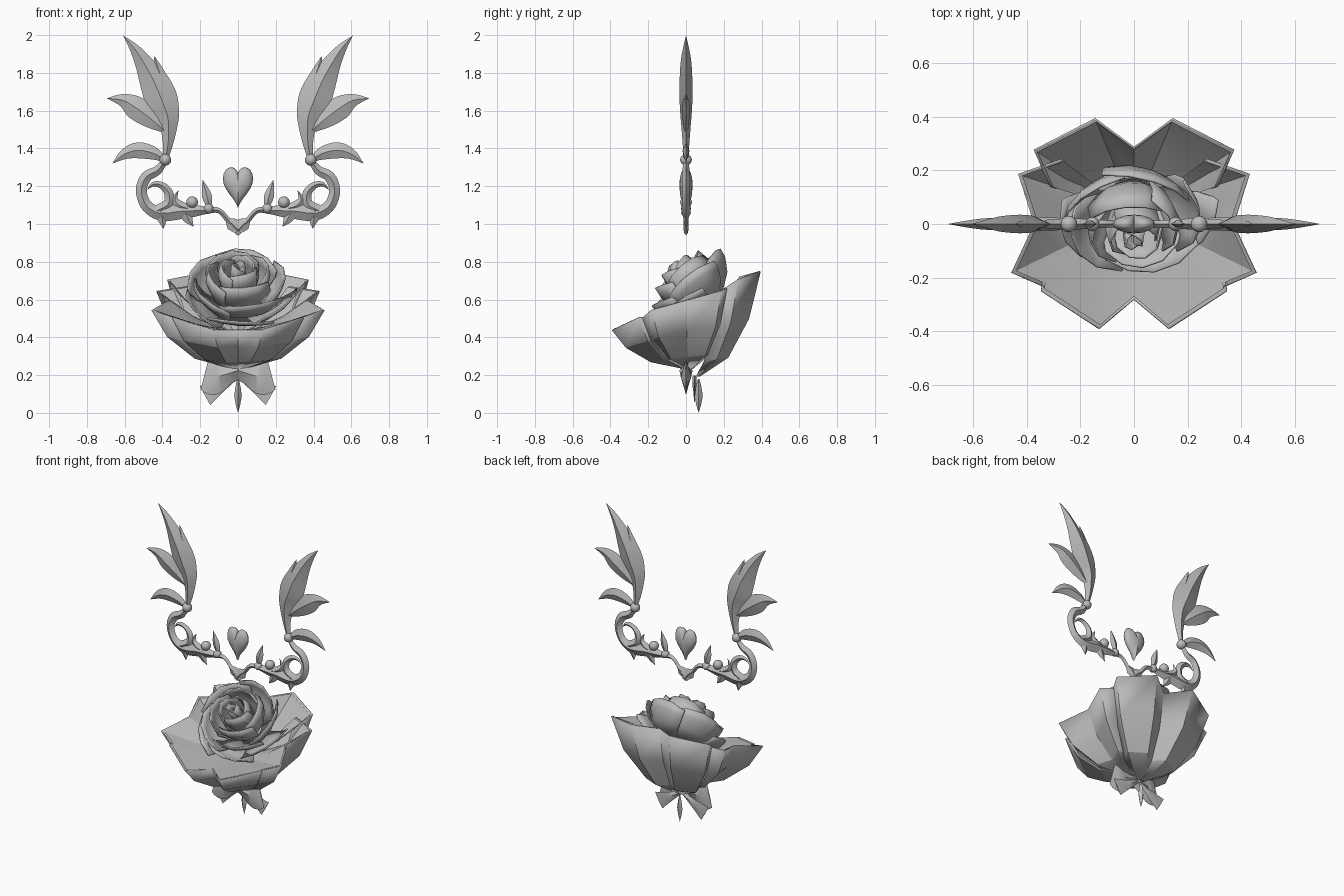
import bpy, bmesh, math
from mathutils import Vector, Matrix

if "Cube" in bpy.data.objects:
    bpy.data.objects.remove(bpy.data.objects["Cube"])

grey = bpy.data.materials.new("soft grey")
grey.diffuse_color = (0.5, 0.5, 0.5, 1)
grey.use_nodes = True
grey.node_tree.nodes["Principled BSDF"].inputs["Base Color"].default_value = grey.diffuse_color


def finish(name, bm, mirror=False, thick=0, angle=35):
    bmesh.ops.remove_doubles(bm, verts=bm.verts, dist=0.0005)
    bmesh.ops.recalc_face_normals(bm, faces=bm.faces)
    me = bpy.data.meshes.new(name)
    bm.to_mesh(me)
    bm.free()
    ob = bpy.data.objects.new(name, me)
    bpy.context.collection.objects.link(ob)
    me.materials.append(grey)
    if mirror:
        ob.modifiers.new("mirror", 'MIRROR')
    if thick:
        s = ob.modifiers.new("thickness", 'SOLIDIFY')
        s.thickness = thick
        s.offset = 0
    bpy.ops.object.select_all(action='DESELECT')
    ob.select_set(True)
    bpy.context.view_layer.objects.active = ob
    bpy.ops.object.shade_smooth_by_angle(angle=math.radians(angle))
    return ob


def spline(pts, n):
    """Smooth curve through the points."""
    p = [pts[0]] + pts + [pts[-1]]
    out = []
    for i in range(1, len(p) - 2):
        a, b, c, d = p[i - 1:i + 3]
        for k in range(n):
            t = k / n
            out.append(0.5 * (2 * b + (c - a) * t + (2 * a - 5 * b + 4 * c - d) * t * t
                              + (3 * b - a - 3 * c + d) * t ** 3))
    return out + [pts[-1]]


def blade(name, stations, y=0, n=4):
    """Ridged leaf or stem along x,z stations with half width and half thickness, on both sides."""
    s = spline([Vector(q) for q in stations], n)
    bm = bmesh.new()
    rings = []
    for i, q in enumerate(s):
        a, b = s[max(i - 1, 0)], s[min(i + 1, len(s) - 1)]
        d = Vector((b[0] - a[0], b[1] - a[1])).normalized()
        w, t = max(q[2], 0), max(q[3], 0)
        ox, oz = -d.y * w, d.x * w
        rings.append([bm.verts.new(v) for v in (
            (q[0] + ox, y, q[1] + oz), (q[0], y - t, q[1]),
            (q[0] - ox, y, q[1] - oz), (q[0], y + t, q[1]))])
    for r0, r1 in zip(rings, rings[1:]):
        for k in range(4):
            bm.faces.new((r0[k], r0[(k + 1) % 4], r1[(k + 1) % 4], r1[k]))
    bm.faces.new(rings[0])
    bm.faces.new(rings[-1])
    return finish(name, bm, mirror=True)


def add_sheet(bm, rows):
    grid = [[bm.verts.new(p) for p in r] for r in rows]
    for r0, r1 in zip(grid, grid[1:]):
        for k in range(len(r0) - 1):
            bm.faces.new((r0[k], r0[k + 1], r1[k + 1], r1[k]))


# Upper leaves
blade("long_leaf", [(.383, 1.35, .015, .012), (.37, 1.43, .028, .018), (.367, 1.51, .045, .024),
                    (.375, 1.58, .065, .03), (.405, 1.66, .086, .034), (.445, 1.755, .077, .034),
                    (.503, 1.86, .046, .028), (.553, 1.935, .024, .015), (.608, 1.997, 0, 0)])
blade("leaf_notch", [(.40, 1.76, .035, .015), (.425, 1.83, .02, .01), (.443, 1.89, 0, 0)])
blade("middle_leaf", [(.385, 1.49, .01, .01), (.46, 1.555, .05, .018), (.54, 1.615, .062, .022),
                      (.61, 1.655, .035, .015), (.696, 1.665, 0, 0)])
blade("lower_leaf", [(.39, 1.34, .012, .01), (.45, 1.375, .035, .016), (.53, 1.39, .042, .018),
                     (.60, 1.37, .028, .012), (.665, 1.32, 0, 0)])

# Curling vine
blade("vine", [(.385, 1.34, .014, .015), (.425, 1.285, .024, .018), (.485, 1.25, .029, .02),
               (.512, 1.18, .029, .02), (.49, 1.105, .03, .022), (.44, 1.065, .035, .024),
               (.385, 1.057, .042, .026), (.31, 1.067, .042, .024), (.24, 1.07, .034, .022),
               (.17, 1.072, .02, .018), (.10, 1.07, .014, .014), (.045, 1.01, .014, .014),
               (0, .965, .012, .014)])
blade("large_curl", [(.43, 1.07, .03, .02), (.37, 1.105, .028, .02), (.367, 1.165, .024, .018),
                     (.405, 1.205, .018, .014), (.45, 1.21, .012, .01), (.482, 1.18, 0, 0)])
blade("small_curl", [(.25, 1.08, .02, .015), (.305, 1.095, .026, .018), (.335, 1.13, .018, .012),
                     (.315, 1.178, 0, 0)])
blade("outer_thorn", [(.41, 1.07, .045, .02), (.40, 1.02, .024, .012), (.395, .975, 0, 0)])
blade("inner_thorn", [(.28, 1.06, .04, .018), (.26, 1.02, .022, .01), (.235, .985, 0, 0)])
blade("bud_leaf", [(.15, 1.08, .008, .008), (.165, 1.15, .026, .014), (.188, 1.235, 0, 0)])
blade("centre_point", [(-.018, .952, .018, .01), (.03, 1.0, .036, .014), (.07, 1.035, 0, 0)], n=1)

# Beads
bm = bmesh.new()
for x, z, r in ((.385, 1.34, .031), (.243, 1.115, .031), (.155, 1.082, .026)):
    bmesh.ops.create_uvsphere(bm, u_segments=16, v_segments=10, radius=r,
                              matrix=Matrix.Translation((x, 0, z)))
finish("beads", bm, mirror=True)

# Heart with domed faces
bm = bmesh.new()
for side in (-1, 1):
    rows = []
    for f, y in ((1, 0), (.9, .014), (.7, .024), (.4, .032), (.001, .035)):
        row = []
        for i in range(33):
            t = math.tau * i / 32
            h = 13 * math.cos(t) - 5 * math.cos(2 * t) - 2 * math.cos(3 * t) - math.cos(4 * t)
            z = (h + 17) * .0076 - .13 + .02 * max(0, math.cos(t)) ** 6
            row.append((.08 * f * math.sin(t) ** 3, side * y, 1.21 + f * z))
        rows.append(row)
    add_sheet(bm, rows)
finish("heart", bm, angle=120)

# Outer cup of four notched petals, the ends of front and back tucked behind the sides
PROFILE = ((.06, 0), (.5, .18), (.82, .55), (1, 1))
RIMS = {
    "front_petal": [(-.33, -.13, .50), (-.345, -.25, .505), (-.13, -.39, .44), (0, -.28, .44),
                    (.13, -.39, .44), (.345, -.25, .505), (.33, -.13, .50)],
    "back_petal": [(.31, .14, .62), (.372, .275, .705), (.145, .392, .75), (0, .285, .72),
                   (-.145, .392, .75), (-.372, .275, .705), (-.31, .14, .62)],
    "right_petal": [(.33, -.235, .50), (.455, -.182, .545), (.37, 0, .595),
                    (.43, .185, .645), (.27, .24, .67)],
}
RIMS["left_petal"] = [(-x, y, z) for x, y, z in RIMS["right_petal"]]
for name, rim in RIMS.items():
    bm = bmesh.new()
    by, bz = (.05, .195) if name == "back_petal" else (.02, .235)
    add_sheet(bm, [[(x * h, by + (y - by) * h, bz + (z - bz) * v) for x, y, z in rim]
                   for h, v in PROFILE])
    finish(name, bm, thick=.008, angle=20)
    # Shallow inner layer running from the rim in under the bud
    bm = bmesh.new()
    add_sheet(bm, [[(x * h, .04 + (y - .04) * h, .44 + (z - .44) * v) for x, y, z in rim]
                   for h, v in ((.2, 0), (.6, .4), (.97, .98))])
    finish("inner_" + name, bm, angle=20)

# Rose bud: overlapping rounded petal rings tilted to the front, the largest only in front
tilt = Matrix.Translation((0, -.01, .715)) @ Matrix.Rotation(math.radians(41), 4, 'X')
front = -math.pi / 2
RINGS = ((2, .04, .10, .4, 2, .8), (3, .10, .09, 1.0, 3, .85), (4, .165, .06, .2, 4, .92),
         (5, .23, .0, 1.25, 5, 1.02), (6, .265, -.07, front - math.tau / 6, 3, 1.04))
for k, (n, r, top, turn, count, lip) in enumerate(RINGS):
    bm = bmesh.new()
    for i in range(count):
        mid = turn + math.tau * i / n
        half = 1.25 * math.pi / n
        rows = []
        for f, v in ((.35, 0), (.8, .4), (.98, .75), (lip, 1)):
            row = []
            for j in range(5):
                u = j / 2 - 1
                rad = r * f * (1 + .08 * u)
                z = -.2 + v * (top + .2 - .035 * u * u)
                a = mid + u * half
                row.append(tilt @ Vector((rad * math.cos(a) * 1.06, rad * math.sin(a), z)))
            rows.append(row)
        add_sheet(bm, rows)
    finish(f"bud_ring_{k + 1}", bm, thick=.008)

# Bow, ribbon tails and drop under the flower
blade("bow", [(0, .225, .045, .035), (.06, .205, .06, .03), (.125, .19, .095, .026),
              (.178, .2, .08, .003)])
blade("ribbon_tail", [(.01, .19, .012, .012), (.09, .14, .03, .01), (.175, .092, .057, .003)],
      y=.045, n=2)
blade("drop", [(0, .18, .004, .004), (0, .09, .02, .022), (0, .0, 0, 0)], y=.067, n=2)
